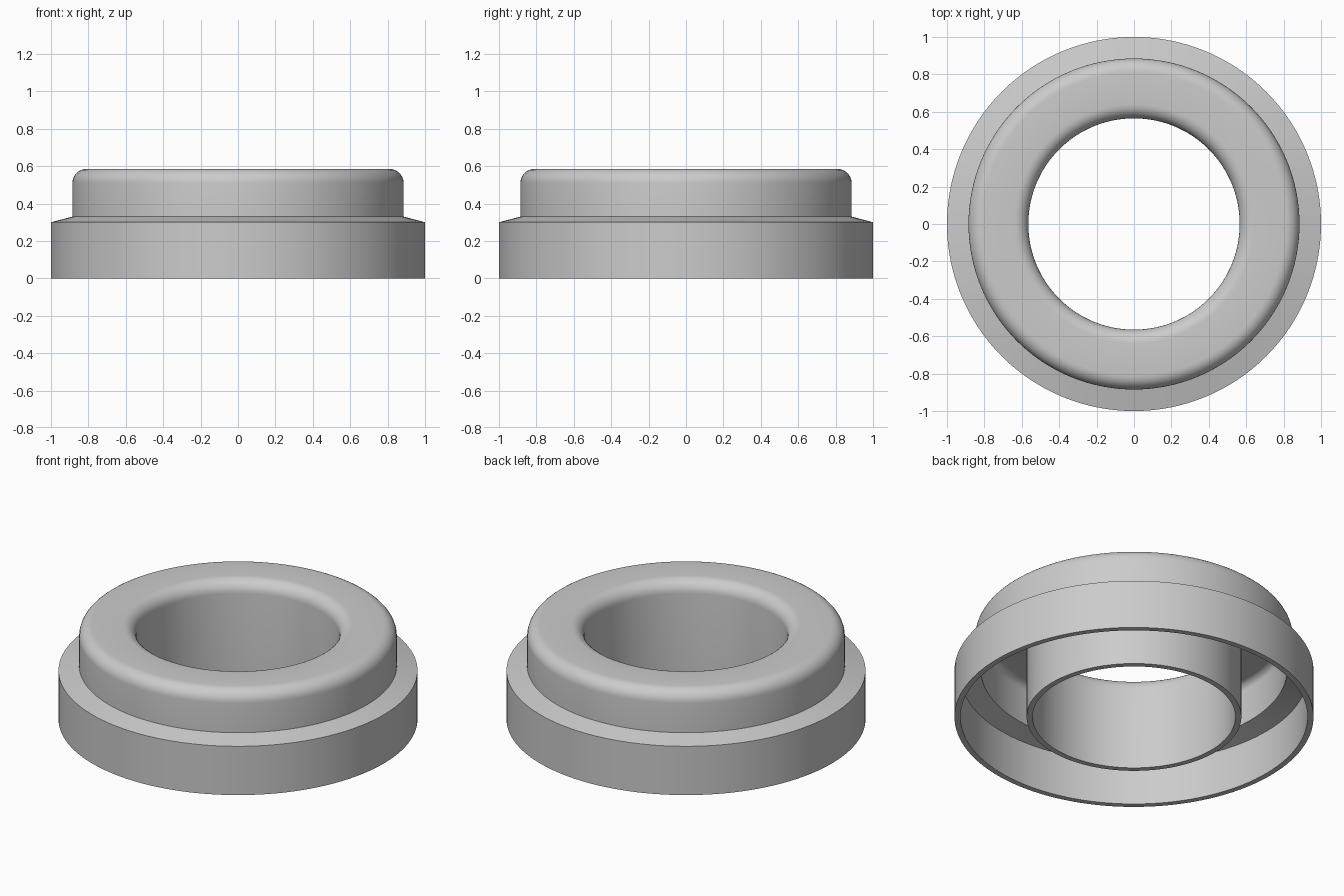
import bpy, bmesh
from math import cos, sin, pi, radians
from mathutils import Vector

if "Cube" in bpy.data.objects:
    bpy.data.objects.remove(bpy.data.objects["Cube"], do_unlink=True)

SEGMENTS = 128
WALL = 0.033      # shell thickness
HEIGHT = 0.585
ROUND = 0.075     # lip radius
BORE = 0.565
COLLAR = 0.885    # upper outer radius


def arc(cx, cz, r, start, end, steps=8):
    """Points of an arc in the x-z profile plane."""
    angles = [start + (end - start) * i / steps for i in range(steps + 1)]
    return [(cx + r * cos(a), cz + r * sin(a)) for a in angles]


def lathe(name, profile, material):
    """Revolve a closed profile around z."""
    bm = bmesh.new()
    verts = [bm.verts.new((x, 0, z)) for x, z in profile]
    edges = [bm.edges.new((a, b)) for a, b in zip(verts, verts[1:] + verts[:1])]
    bmesh.ops.spin(bm, geom=verts + edges, cent=Vector(), axis=Vector((0, 0, 1)),
                   angle=2 * pi, steps=SEGMENTS)
    bmesh.ops.remove_doubles(bm, verts=bm.verts, dist=0.0005)
    bmesh.ops.recalc_face_normals(bm, faces=bm.faces)
    mesh = bpy.data.meshes.new(name)
    bm.to_mesh(mesh)
    bm.free()
    mesh.materials.append(material)
    obj = bpy.data.objects.new(name, mesh)
    bpy.context.collection.objects.link(obj)
    bpy.ops.object.select_all(action="DESELECT")
    obj.select_set(True)
    bpy.context.view_layer.objects.active = obj
    bpy.ops.object.shade_smooth_by_angle(angle=radians(30))
    return obj


grey = bpy.data.materials.new("plain_grey")
grey.use_nodes = True
color = (0.6, 0.6, 0.6, 1)
grey.diffuse_color = color
grey.node_tree.nodes["Principled BSDF"].inputs["Base Color"].default_value = color

# Outer skin: skirt, sloped shoulder, collar with rounded lips, bore
lip_z = HEIGHT - ROUND
outer = [(1, 0), (1, 0.3), (COLLAR, 0.33)]
outer += arc(COLLAR - ROUND, lip_z, ROUND, 0, pi / 2)
outer += arc(BORE + ROUND, lip_z, ROUND, pi / 2, pi)
outer += [(BORE, 0)]

# Inner skin: the same path offset by the wall, open underneath
r = ROUND - WALL
inner = [(BORE + WALL, 0)]
inner += arc(BORE + ROUND, lip_z, r, pi, pi / 2)
inner += arc(COLLAR - ROUND, lip_z, r, pi / 2, 0)
inner += [(COLLAR - WALL, 0.3), (1 - WALL, 0.27), (1 - WALL, 0)]

lathe("hollow_ring_cap", outer + inner, grey)
